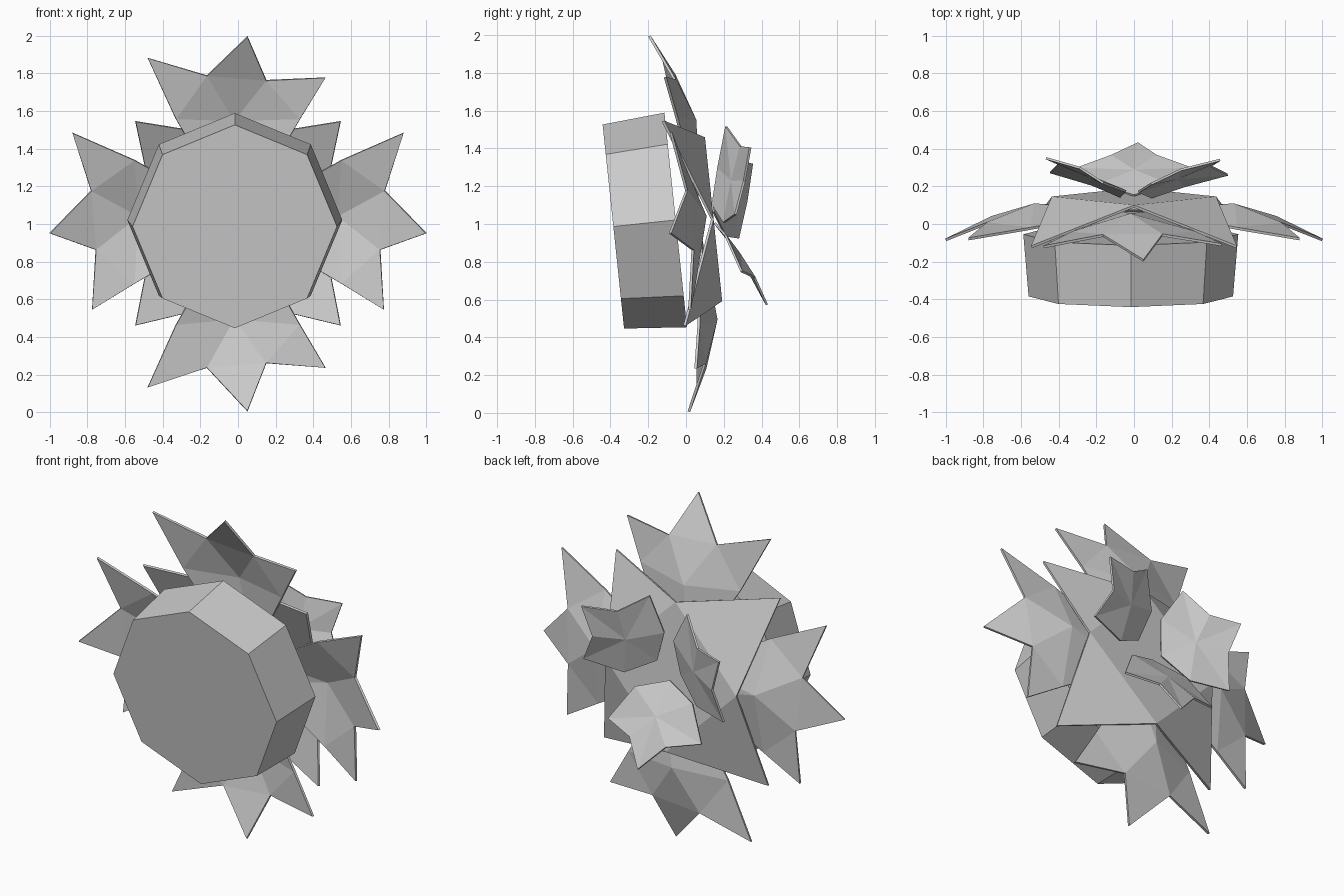
import bpy, bmesh
from math import radians, sin, cos, pi
from mathutils import Matrix, Vector

if "Cube" in bpy.data.objects:
    bpy.data.objects.remove(bpy.data.objects["Cube"])

# whole flower head leans slightly forward about its centre
TILT = Matrix.Translation((0, 0, 1.01)) @ Matrix.Rotation(radians(6.0), 4, 'X')


def make(name, verts, faces, thick=0.0):
    me = bpy.data.meshes.new(name)
    bm = bmesh.new()
    vs = [bm.verts.new(TILT @ Vector(v)) for v in verts]
    for f in faces:
        bm.faces.new([vs[i] for i in f])
    bmesh.ops.recalc_face_normals(bm, faces=bm.faces)
    bm.to_mesh(me)
    bm.free()
    ob = bpy.data.objects.new(name, me)
    bpy.context.collection.objects.link(ob)
    if thick:
        m = ob.modifiers.new("thickness", 'SOLIDIFY')
        m.thickness = thick
        m.offset = 0
    return ob


def place(pts, angle, flip=1, push=0.0):
    """(radial, sideways, depth) points turned to an angle in the flower plane"""
    c, s = cos(radians(angle)), sin(radians(angle))
    return [((r + push) * c - t * flip * s, y, (r + push) * s + t * flip * c)
            for r, t, y in pts]


# octagonal seed disc, slightly wider at the back
disc = []
for rad, y in ((0.543, -0.385), (0.571, -0.053)):
    disc += [(-0.017 + rad * cos(k * pi / 4), y, 0.017 + rad * sin(k * pi / 4))
             for k in range(8)]
make("seed_disc", disc,
     [range(8), range(8, 16)] +
     [(k, (k + 1) % 8, 8 + (k + 1) % 8, 8 + k) for k in range(8)])

# four large three-pointed outer petals
petal = [(0.10, -0.07, 0.07), (0.10, 0.07, 0.07),      # base
         (0.55, 0.33, 0.01), (0.88, 0.48, -0.03),      # side, long tip
         (0.78, 0.165, 0.02), (1.0, -0.05, -0.09),     # notch, main tip
         (0.755, -0.15, 0.02), (0.775, -0.465, -0.03), # notch, short tip
         (0.55, -0.33, 0.01), (0.53, 0.02, 0.105)]     # side, ridge
petal_faces = [(0, 1, 9), (1, 2, 9), (2, 3, 4), (2, 4, 9), (4, 5, 6),
               (4, 6, 9), (6, 7, 8), (6, 8, 9), (8, 0, 9)]
for name, ang, flip in (("right", 0, 1), ("top", 90, 1),
                        ("left", 180, -1), ("bottom", 270, -1)):
    make("outer_petal_" + name, place(petal, ang, flip), petal_faces, 0.014)

# inner petals: four diagonal points around a square back
star = [(0, 0.14, 0)]
for k in range(4):
    star += place([(0.435, 0, 0.14)], 90 * k)
    star += place([(0.77, 0, -0.065)], 90 * k + 45)
star_faces = []
for k in range(4):
    a, tip, b = 1 + 2 * k, 2 + 2 * k, 1 + (2 * k + 2) % 8
    star_faces += [(a, tip, b), (0, a, b)]
make("inner_petals", star, star_faces, 0.014)

# three sepals flaring out at the back
sepal = [(0.02, 0, 0.15), (0.09, 0.19, 0.20), (0.28, 0.31, 0.265),
         (0.33, 0.12, 0.33), (0.48, -0.02, 0.38), (0.33, -0.12, 0.33),
         (0.29, -0.31, 0.265), (0.09, -0.19, 0.20), (0.20, 0, 0.265)]
sepal_faces = [(k, (k + 1) % 8, 8) for k in range(8)]
for name, ang, push in (("right", 40, 0.10), ("left", 152, 0.06), ("bottom", 270, 0.0)):
    make("sepal_" + name, place(sepal, ang, -1 if ang == 270 else 1, push),
         sepal_faces, 0.012)
